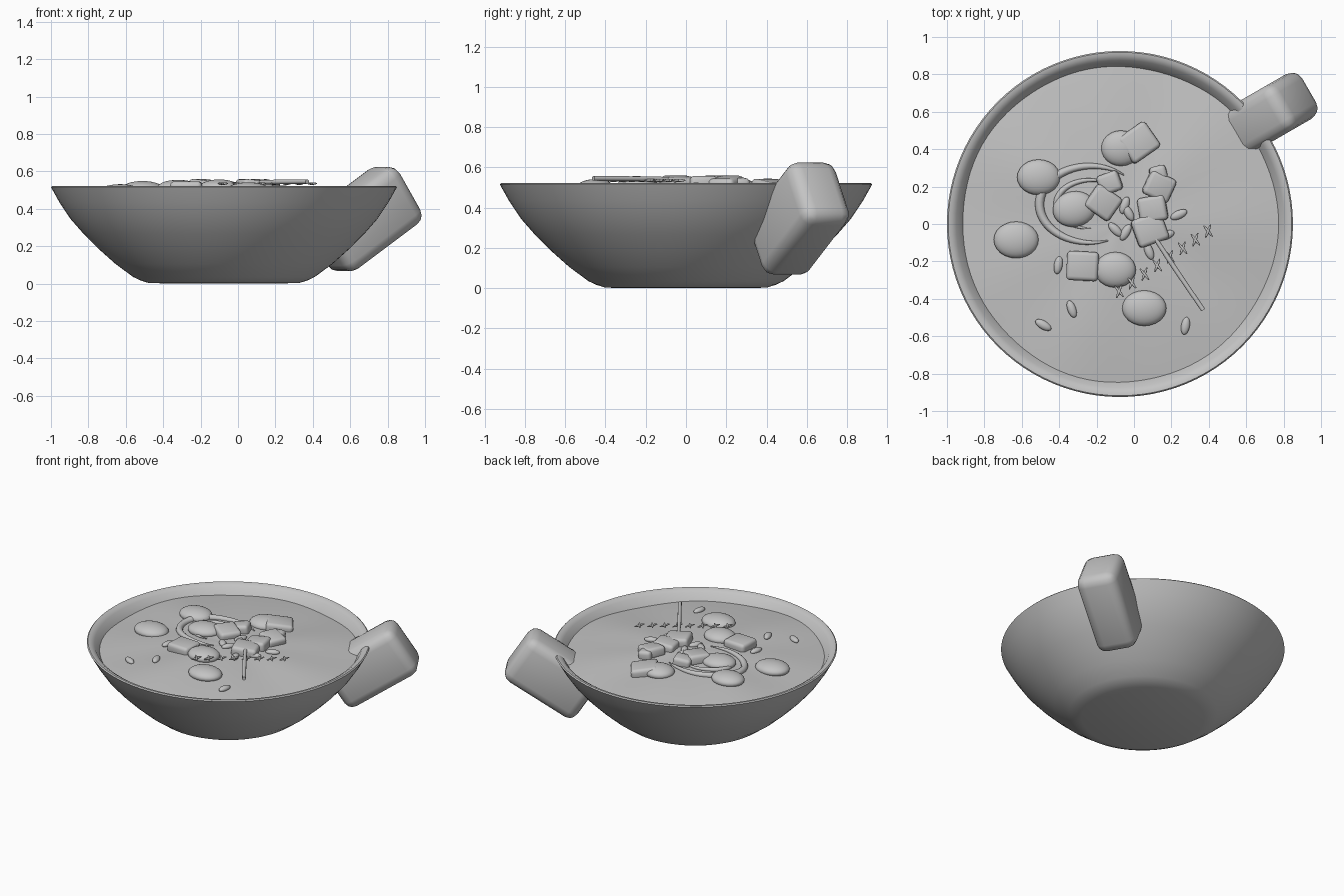
import bpy, bmesh, math
from mathutils import Matrix, Vector

if "Cube" in bpy.data.objects:
    bpy.data.objects.remove(bpy.data.objects["Cube"])

CX = -0.075  # bowl axis

clay = bpy.data.materials.new("clay_grey")
clay.diffuse_color = (0.55, 0.55, 0.55, 1)
clay.use_nodes = True
clay.node_tree.nodes["Principled BSDF"].inputs["Base Color"].default_value = clay.diffuse_color


def finish(name, bm, angle=40):
    bmesh.ops.recalc_face_normals(bm, faces=bm.faces)
    me = bpy.data.meshes.new(name)
    bm.to_mesh(me)
    bm.free()
    ob = bpy.data.objects.new(name, me)
    bpy.context.collection.objects.link(ob)
    me.materials.append(clay)
    bpy.ops.object.select_all(action='DESELECT')
    ob.select_set(True)
    bpy.context.view_layer.objects.active = ob
    bpy.ops.object.shade_smooth_by_angle(angle=math.radians(angle))
    return ob


def soup_height(x, y):
    r = math.hypot(x - CX, y)
    a = math.atan2(y, x - CX)
    wave = 0.006 * math.sin(3 * a + 0.6) + 0.004 * math.sin(7 * a + 2)
    return 0.455 + 0.05 * (1 - (r / 0.86) ** 2) + wave * min(1, r / 0.6)


def lump(name, x, y, rx, ry, rz, turn, lift=0.0):
    bm = bmesh.new()
    bmesh.ops.create_uvsphere(bm, u_segments=24, v_segments=14, radius=1)
    m = (Matrix.Translation((x, y, soup_height(x, y) + lift))
         @ Matrix.Rotation(math.radians(turn), 4, 'Z') @ Matrix.Diagonal((rx, ry, rz, 1)))
    bm.transform(m)
    return finish(name, bm)


def block(name, matrix, size, radius):
    bm = bmesh.new()
    bmesh.ops.create_cube(bm, size=1)
    bm.transform(Matrix.Diagonal((*size, 1)))
    bmesh.ops.bevel(bm, geom=bm.edges[:], offset=radius, segments=3, profile=0.5, affect='EDGES')
    bm.transform(matrix)
    return finish(name, bm)


def tube(name, points, radii):
    cu = bpy.data.curves.new(name, 'CURVE')
    cu.dimensions = '3D'
    cu.bevel_depth = 1
    cu.bevel_resolution = 3
    cu.use_fill_caps = True
    sp = cu.splines.new('POLY')
    sp.points.add(len(points) - 1)
    for p, co, r in zip(sp.points, points, radii):
        p.co = (*co, 1)
        p.radius = r
    ob = bpy.data.objects.new(name, cu)
    bpy.context.collection.objects.link(ob)
    bpy.ops.object.select_all(action='DESELECT')
    ob.select_set(True)
    bpy.context.view_layer.objects.active = ob
    bpy.ops.object.convert(target='MESH')
    ob = bpy.context.view_layer.objects.active
    ob.data.materials.clear()
    ob.data.materials.append(clay)
    bpy.ops.object.shade_smooth_by_angle(angle=math.radians(40))


# Bowl: one lathed profile, outside then inside
profile = [(0, 0.008), (0.40, 0.010), (0.45, 0.018), (0.485, 0.035), (0.58, 0.105), (0.67, 0.185),
           (0.75, 0.265), (0.82, 0.345), (0.88, 0.435), (0.918, 0.503), (0.925, 0.516), (0.918, 0.523),
           (0.90, 0.521), (0.875, 0.505), (0.84, 0.45), (0.77, 0.34), (0.62, 0.19), (0.43, 0.06), (0, 0.045)]
bm = bmesh.new()
vs = [bm.verts.new((CX + r, 0, z - 0.008 if z < 0.015 else z)) for r, z in profile]
edges = [bm.edges.new(p) for p in zip(vs, vs[1:])]
bmesh.ops.spin(bm, geom=vs + edges, cent=(CX, 0, 0), axis=(0, 0, 1), angle=math.tau, steps=96)
bmesh.ops.remove_doubles(bm, verts=bm.verts, dist=0.0002)
finish("bowl", bm)

# Soup surface: gently domed, wavy disc meeting the bowl wall
bm = bmesh.new()
N, RINGS = 72, 14
centre = bm.verts.new((CX, 0, soup_height(CX, 0)))
prev = None
for k in range(1, RINGS + 1):
    ring = []
    for i in range(N):
        a = math.tau * i / N
        x, y = CX + 0.86 * k / RINGS * math.cos(a), 0.86 * k / RINGS * math.sin(a)
        ring.append(bm.verts.new((x, y, soup_height(x, y))))
    for i in range(N):
        j = (i + 1) % N
        bm.faces.new((centre, ring[i], ring[j]) if prev is None else (prev[i], ring[i], ring[j], prev[j]))
    prev = ring
finish("soup", bm)

# Handle: large rounded block leaning outward through the rim
block("handle", Matrix.Translation((0.67, 0.56, 0.345)) @ Matrix.Rotation(math.radians(30), 4, 'Z')
      @ Matrix.Rotation(math.radians(-33), 4, 'Y'), (0.56, 0.275, 0.36), 0.065)

# Round toppings
for x, y, rx, ry, turn in [(-0.51, 0.25, 0.115, 0.095, 0), (-0.63, -0.085, 0.12, 0.098, 0),
                           (0.055, -0.45, 0.118, 0.095, 0), (-0.07, 0.405, 0.105, 0.095, 0),
                           (-0.32, 0.08, 0.115, 0.095, 10), (-0.10, -0.245, 0.11, 0.095, 0)]:
    lump("round_topping", x, y, rx, ry, 0.045, turn, 0.008)

# Cubed toppings
for x, y, s, turn, tip in [(0.025, 0.435, 0.18, 35, 8), (-0.165, 0.115, 0.16, -35, 6), (-0.13, 0.22, 0.12, 20, -8),
                           (0.135, 0.20, 0.15, -25, 8), (0.10, 0.08, 0.15, 10, -6), (0.085, -0.03, 0.17, 20, 5),
                           (-0.275, -0.225, 0.17, -3, 0), (0.13, 0.27, 0.09, 15, 5)]:
    block("cube_topping", Matrix.Translation((x, y, soup_height(x, y) + 0.012))
          @ Matrix.Rotation(math.radians(turn), 4, 'Z') @ Matrix.Rotation(math.radians(tip), 4, 'Y'),
          (s, s * 0.92, 0.075), 0.022)

# Swirls: open arcs half sunk in the soup
for rx, ry, start, end, thick in [(0.275, 0.205, 50, 290, 0.024), (0.185, 0.13, 60, 270, 0.016)]:
    pts, radii = [], []
    for i in range(41):
        t = i / 40
        a = math.radians(start + (end - start) * t)
        x, y = -0.23 + rx * math.cos(a), 0.105 + ry * math.sin(a)
        pts.append((x, y, soup_height(x, y) + 0.004))
        radii.append(thick * max(0.15, math.sin(math.pi * t) ** 0.6))
    tube("swirl", pts, radii)

# Seeds
for x, y, turn in [(-0.405, -0.22, 80), (-0.333, -0.455, 110), (-0.485, -0.54, -30), (0.275, -0.545, 80),
                   (0.24, 0.05, 25), (-0.10, -0.03, -45), (-0.045, -0.045, 60), (-0.03, 0.06, 120),
                   (0.08, -0.145, 110), (-0.05, 0.10, 70), (0.17, -0.06, 20)]:
    lump("seed", x, y, 0.048, 0.023, 0.018, turn, 0.006)

# Skewer: tapered stick resting on top
tube("skewer", [(0.05, 0.02, 0.54), (0.20, -0.21, 0.543), (0.37, -0.46, 0.545)], [0.010, 0.013, 0.012])

# Row of crossed herb sprigs
for i in range(8):
    x, y = -0.08 + 0.068 * i, -0.36 + 0.046 * i
    z = max(soup_height(x, y) + 0.02, 0.535)
    for turn in (65, 125):
        a = math.radians(turn + 4)
        d = Vector((math.cos(a), math.sin(a), 0)) * 0.038
        c = Vector((x, y, z))
        tube("herb_sprig", [c - d, c - d * 0.4, c + d * 0.4, c + d], [0.003, 0.007, 0.007, 0.003])
